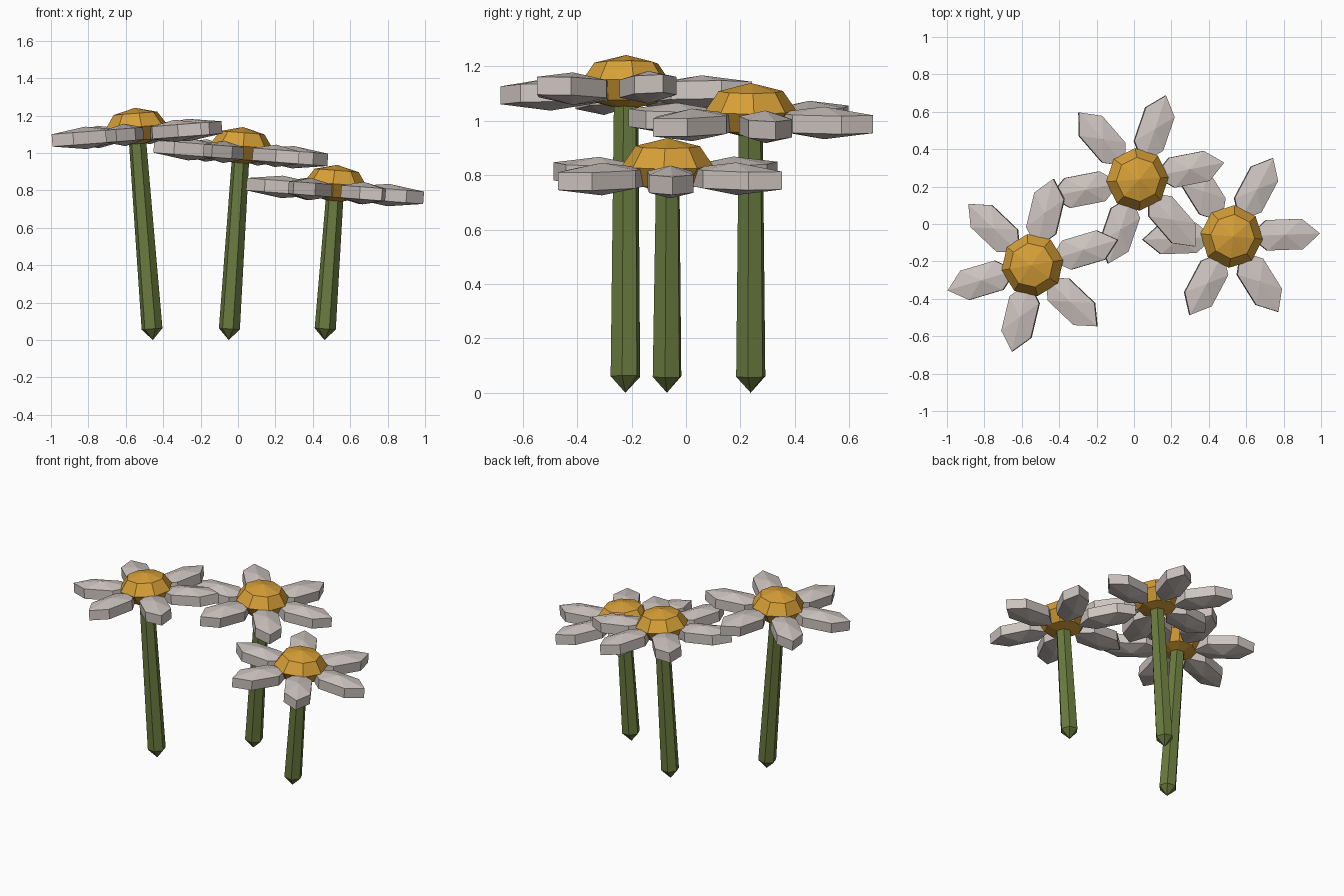
import bpy, bmesh, math
from mathutils import Vector, Matrix

if "Cube" in bpy.data.objects:
    bpy.data.objects.remove(bpy.data.objects["Cube"])


def material(name, rgb):
    m = bpy.data.materials.new(name)
    m.diffuse_color = (*rgb, 1)
    m.use_nodes = True
    m.node_tree.nodes["Principled BSDF"].inputs["Base Color"].default_value = m.diffuse_color
    return m


WHITE = material("petal_white", (0.61, 0.55, 0.52))
GOLD = material("center_gold", (0.68, 0.35, 0.038))
GREEN = material("stem_green", (0.14, 0.195, 0.048))


def lathe(bm, profile, sides, matrix, turn=0.0):
    """Faceted solid from (radius, height) rings; zero radius makes a point."""
    rings = []
    for r, z in profile:
        n = 1 if r == 0 else sides
        rings.append([bm.verts.new(matrix @ Vector((
            r * math.cos(turn + math.tau * i / sides),
            r * math.sin(turn + math.tau * i / sides), z))) for i in range(n)])
    for a, b in zip(rings, rings[1:]):
        for i in range(sides):
            j = (i + 1) % sides
            loop = [a[i % len(a)], a[j % len(a)], b[j % len(b)], b[i % len(b)]]
            bm.faces.new(list(dict.fromkeys(loop)))


def finish(bm, name, mat):
    bmesh.ops.recalc_face_normals(bm, faces=bm.faces)
    mesh = bpy.data.meshes.new(name)
    bm.to_mesh(mesh)
    bm.free()
    mesh.materials.append(mat)
    bpy.context.collection.objects.link(bpy.data.objects.new(name, mesh))


def flower(label, base, head, spin):
    base, head = Vector(base), Vector(head)
    lean = math.atan2(head.x - base.x, head.z)
    tilt = Matrix.Translation(head) @ Matrix.Rotation(math.copysign(0.077, lean), 4, 'Y')

    # Stem: tapered six-sided rod with a pointed foot
    length = (head - base).length
    stem = Matrix.Translation(base) @ (head - base).to_track_quat('Z', 'Y').to_matrix().to_4x4()
    bm = bmesh.new()
    lathe(bm, [(0, 0), (0.057, 0.06), (0.047, length - 0.06), (0, length)],
          6, stem, math.radians(20))
    finish(bm, label + "_stem", GREEN)

    # Flower center: flattened eight-sided ball
    bm = bmesh.new()
    ball = [(0.168 * math.sin(math.pi * k / 4) if 0 < k < 4 else 0,
             -0.102 * math.cos(math.pi * k / 4)) for k in range(5)]
    lathe(bm, ball, 8, tilt, math.radians(spin - 7))
    finish(bm, label + "_center", GOLD)

    # Petals: six stretched hexagonal plates with peaked top and underside
    bm = bmesh.new()
    for k in range(6):
        place = (tilt @ Matrix.Rotation(math.radians(spin + 60 * k), 4, 'Z')
                 @ Matrix.Translation((0.285, 0, -0.038))
                 @ Matrix.Diagonal((0.19, 0.094, 1, 1)))
        lathe(bm, [(0, -0.06), (1, -0.033), (1, 0.033), (0, 0.06)], 6, place)
    finish(bm, label + "_petals", WHITE)


flower("left_flower", (-0.455, -0.223, 0), (-0.543, -0.22, 1.14), 16.5)
flower("back_flower", (-0.05, 0.238, 0), (0.018, 0.238, 1.037), 11)
flower("right_flower", (0.462, -0.07, 0), (0.522, -0.067, 0.835), 2)
